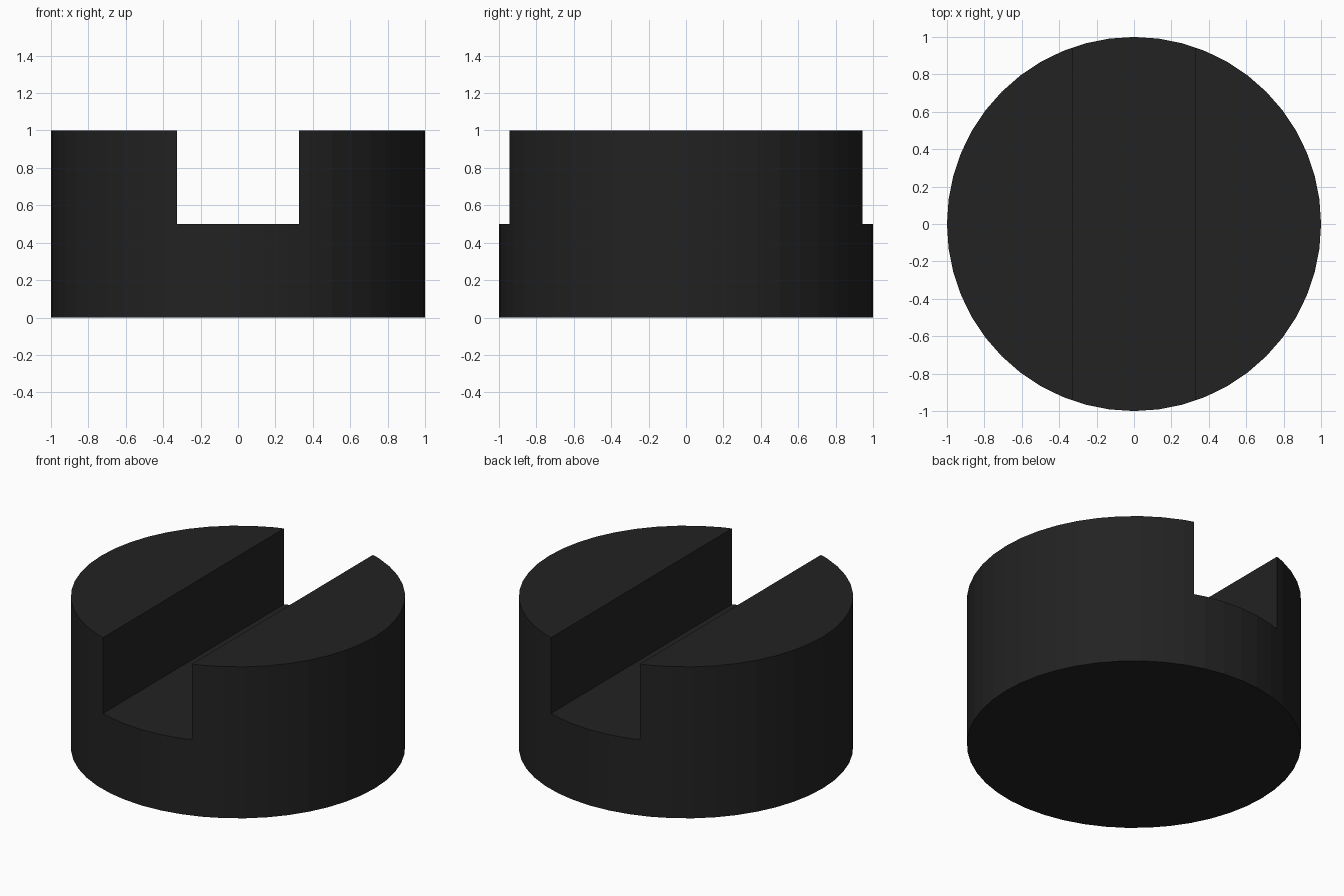
import bpy

if "Cube" in bpy.data.objects:
    bpy.data.objects.remove(bpy.data.objects["Cube"])

# Dark material
mat = bpy.data.materials.new("dark_plastic")
mat.diffuse_color = (0.016, 0.016, 0.016, 1)
mat.use_nodes = True
mat.node_tree.nodes["Principled BSDF"].inputs["Base Color"].default_value = mat.diffuse_color

# Round body
bpy.ops.mesh.primitive_cylinder_add(vertices=48, radius=1, depth=1, location=(0, 0, 0.5))
body = bpy.context.object
body.name = "slotted_disc"
body.data.materials.append(mat)

# Straight slot running front to back, cut halfway down
bpy.ops.mesh.primitive_cube_add(size=1, location=(0, 0, 1))
cutter = bpy.context.object
cutter.name = "slot_cutter"
cutter.scale = (0.65, 3, 1)
cutter.data.materials.append(mat)
cutter.hide_render = True
bpy.context.view_layer.update()

# Apply the cut, then remove the cutter
bpy.context.view_layer.objects.active = body
cut = body.modifiers.new("slot", "BOOLEAN")
cut.operation = "DIFFERENCE"
cut.solver = "EXACT"
cut.object = cutter
bpy.ops.object.modifier_apply(modifier=cut.name)
bpy.data.objects.remove(cutter)
